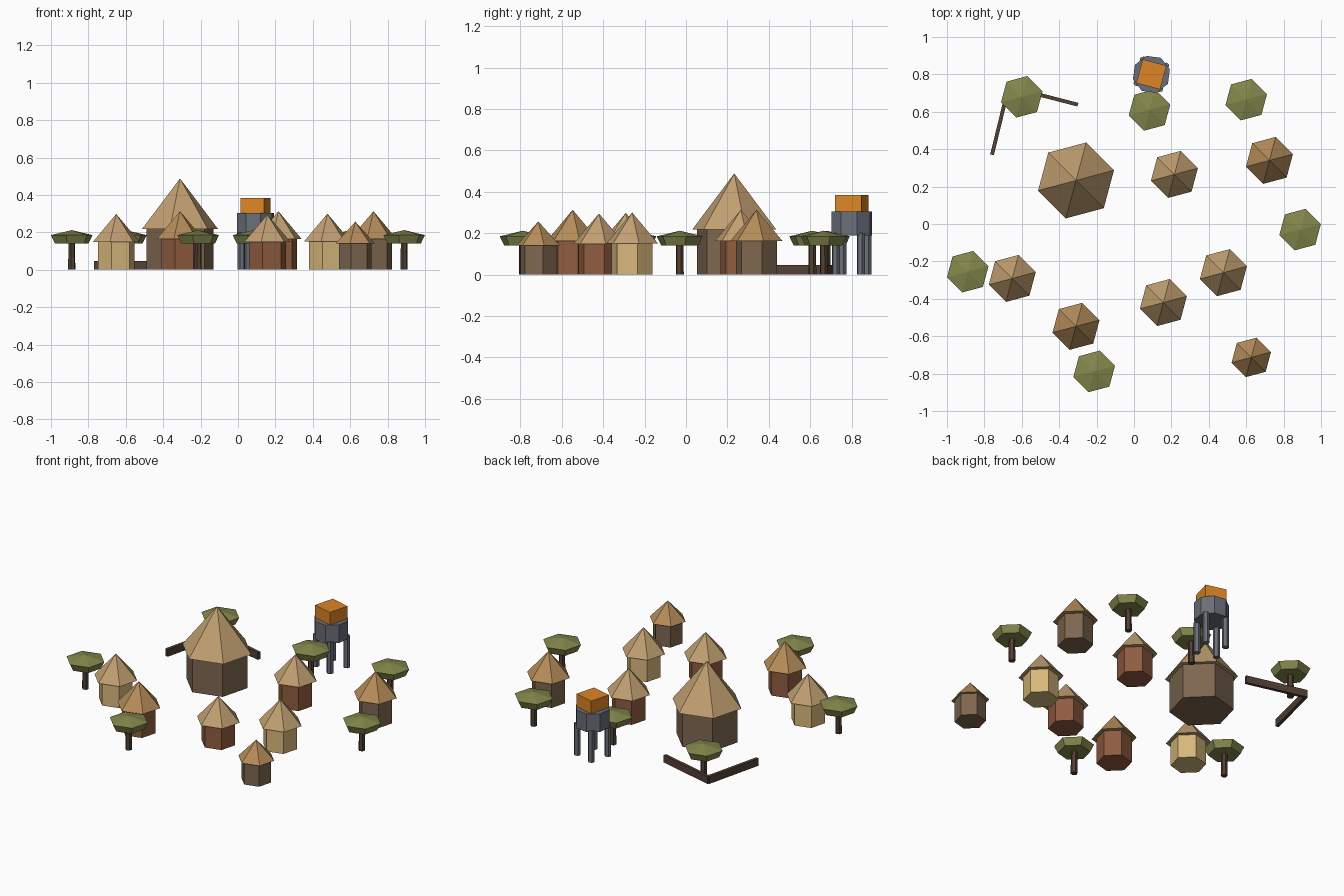
import bpy, math
from mathutils import Vector

if "Cube" in bpy.data.objects:
    bpy.data.objects.remove(bpy.data.objects["Cube"])

TURN = math.radians(15)  # common rotation of every hexagon


def material(name, rgb):
    m = bpy.data.materials.new(name)
    m.diffuse_color = [(c / 255) ** 2.2 for c in rgb] + [1]
    m.use_nodes = True
    m.node_tree.nodes["Principled BSDF"].inputs["Base Color"].default_value = m.diffuse_color
    return m


STRAW = material("straw", (192, 158, 113))
RUST = material("rust_straw", (180, 139, 90))
SAND = material("sand_wall", (214, 182, 122))
RED = material("red_clay", (142, 92, 66))
BROWN = material("brown_clay", (124, 102, 80))
LEAF = material("leaf", (130, 134, 76))
WOOD = material("wood", (84, 66, 54))
STEEL = material("steel", (105, 110, 120))
ORANGE = material("orange", (220, 132, 42))


def lathe(name, x, y, rings, mat, sides=6, turn=TURN):
    """Flat faceted solid from (radius, z) rings; radius 0 makes an apex."""
    verts, faces, prev = [], [], None
    for r, z in rings:
        n = sides if r else 1
        cur = list(range(len(verts), len(verts) + n))
        for i in range(n):
            a = turn + math.tau * i / sides
            verts.append((r * math.cos(a), r * math.sin(a), z))
        if prev is None:
            faces.append(cur[::-1])
        else:
            for i in range(sides):
                j = (i + 1) % sides
                if n == 1:
                    faces.append((prev[i], prev[j], cur[0]))
                else:
                    faces.append((prev[i], prev[j], cur[j], cur[i]))
        prev = cur
    if len(prev) > 1:
        faces.append(prev)
    me = bpy.data.meshes.new(name)
    me.from_pydata(verts, [], faces)
    me.materials.append(mat)
    ob = bpy.data.objects.new(name, me)
    ob.location = (x, y, 0)
    bpy.context.collection.objects.link(ob)
    return ob


def beam(name, start, end, width, height, mat):
    a, b = Vector(start), Vector(end)
    d = b - a
    bpy.ops.mesh.primitive_cube_add(size=1, location=(*((a + b) / 2), height / 2),
                                    rotation=(0, 0, math.atan2(d.y, d.x)))
    ob = bpy.context.object
    ob.name = name
    ob.scale = (d.length, width, height)
    ob.data.materials.append(mat)


# huts: x, y, wall radius, roof radius, eave z, apex z, wall, roof
huts = [
    (-0.31, 0.233, 0.185, 0.21, 0.218, 0.488, BROWN, STRAW),
    (-0.651, -0.291, 0.102, 0.13, 0.148, 0.298, SAND, STRAW),
    (-0.31, -0.547, 0.102, 0.13, 0.163, 0.313, RED, RUST),
    (0.157, -0.42, 0.102, 0.13, 0.147, 0.295, RED, STRAW),
    (0.478, -0.26, 0.102, 0.13, 0.15, 0.30, SAND, STRAW),
    (0.627, -0.713, 0.09, 0.109, 0.14, 0.257, BROWN, RUST),
    (0.724, 0.34, 0.102, 0.13, 0.163, 0.313, BROWN, RUST),
    (0.216, 0.265, 0.102, 0.13, 0.163, 0.313, RED, STRAW),
]
for x, y, rw, rr, eave, apex, wall, roof in huts:
    lathe("hut_wall", x, y, [(rw, 0), (rw, eave + 0.005)], wall)
    lathe("hut_roof", x, y, [(rr, eave), (0, apex)], roof)

# flat-topped trees
for x, y in [(-0.60, 0.68), (0.083, 0.61), (0.60, 0.665),
             (0.888, -0.03), (-0.889, -0.255), (-0.213, -0.788)]:
    lathe("tree_trunk", x, y, [(0.02, 0), (0.018, 0.15)], WOOD)
    lathe("tree_canopy", x, y, [(0.093, 0.14), (0.115, 0.185), (0, 0.212)], LEAF)

# water tower: legs, tank and top box
TX, TY = 0.093, 0.80
for k in range(4):
    a = math.radians(30 + 90 * k)
    lathe("tower_leg", TX + 0.088 * math.cos(a), TY + 0.088 * math.sin(a),
          [(0.02, 0), (0.02, 0.2)], STEEL)
lathe("tower_tank", TX, TY, [(0.102, 0.19), (0.102, 0.304)], STEEL, 8)
lathe("tower_box", TX, TY, [(0.093, 0.304), (0.093, 0.384)], ORANGE, 4, math.radians(30))

# low corner fence
beam("fence_side", (-0.67, 0.735), (-0.759, 0.37), 0.02, 0.046, WOOD)
beam("fence_back", (-0.675, 0.735), (-0.30, 0.638), 0.02, 0.046, WOOD)
